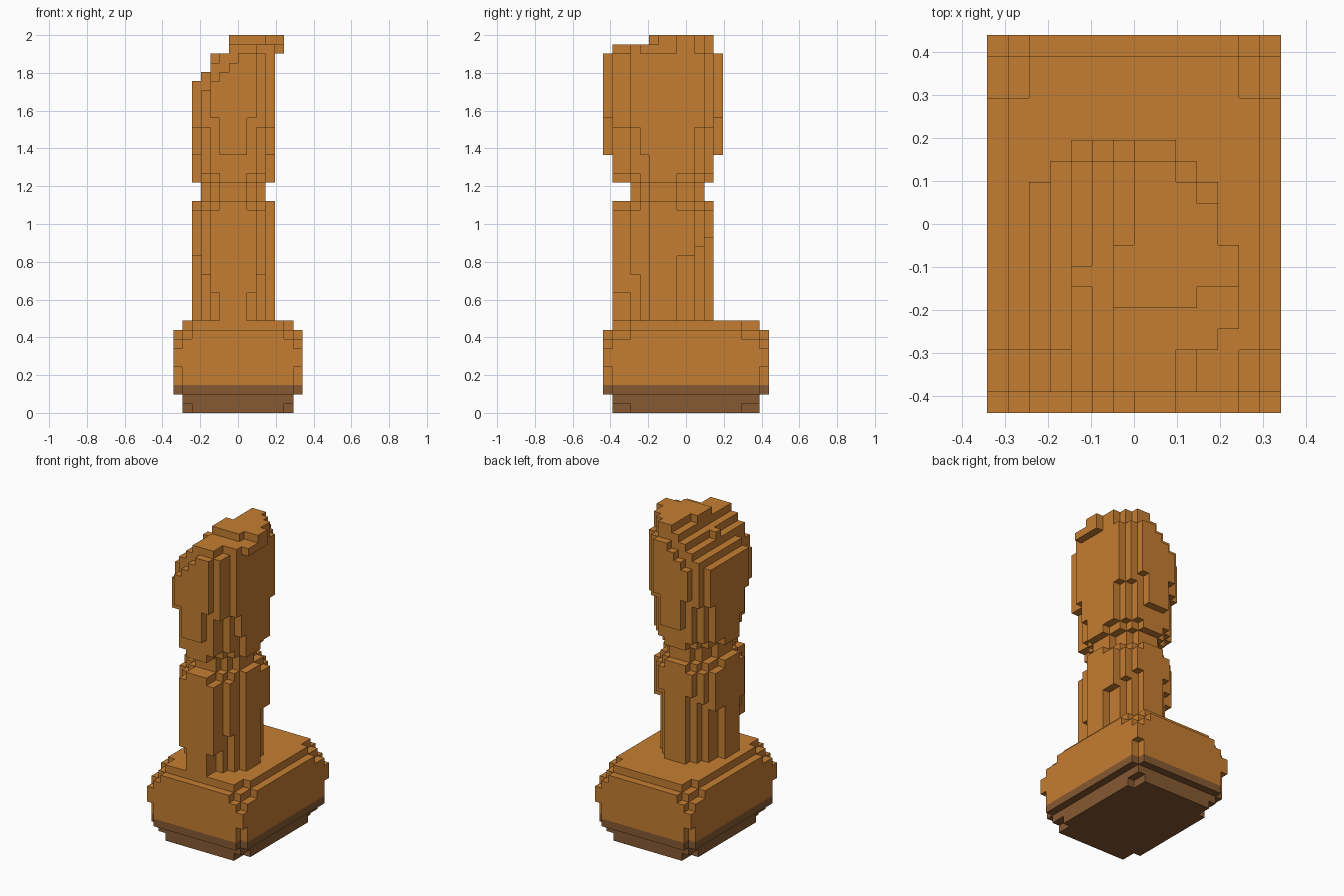
import bpy, bmesh
from mathutils import Vector

if "Cube" in bpy.data.objects:
    bpy.data.objects.remove(bpy.data.objects["Cube"])

U = 2 / 41                                  # size of one block
ORIGIN = Vector((-7 * U, -9 * U, 0))        # block (0,0,0) corner


def material(name, rgb):
    m = bpy.data.materials.new(name)
    m.diffuse_color = (*rgb, 1)
    m.use_nodes = True
    m.node_tree.nodes["Principled BSDF"].inputs["Base Color"].default_value = m.diffuse_color
    return m


WOOD = material("warm_wood", (0.56, 0.207, 0.032))
DARK = material("dark_brown", (0.24, 0.1, 0.032))


def section(first_j, halves, k0, k1, centre=6):
    """Stack of one symmetric plan: a half width for each row of blocks."""
    return {(i, first_j + n, k) for k in range(k0, k1)
            for n, h in enumerate(halves)
            for i in range(centre - h, centre + h + 1)}


def slab(k0, k1, inset, cut_x=0, cut_y=0, cut_edge=0):
    """Rectangular base layer with cut corners."""
    cells = set()
    for i in range(inset, 14 - inset):
        for j in range(inset, 18 - inset):
            a, b = min(i, 13 - i) - inset, min(j, 17 - j) - inset
            if (a < cut_x and b < cut_y) or (a < cut_edge and b < 1):
                continue
            cells |= {(i, j, k) for k in range(k0, k1)}
    return cells


# Dark sole
sole = slab(0, 1, 1, 1, 2) | slab(1, 2, 1) | slab(2, 3, 0, 1, 1)

# Wooden base block
base = (slab(3, 5, 0, 1, 1) | slab(5, 7, 0) | slab(7, 8, 0, 1, 1)
        | slab(8, 9, 0, 1, 3, 2) | slab(9, 10, 1, 1, 2))

# Lower shaft, widening in steps towards the neck
slim = [1, 1, 2, 3, 4, 4, 4, 3, 3, 2, 1]
full = [2, 2, 3, 3, 4, 4, 4, 4, 4, 3, 2]
lower_shaft = (section(1, slim, 10, 13)
               | section(1, [2, 2, 2, 3, 4, 4, 4, 3, 3, 2, 1], 13, 15)
               | section(1, [2, 2, 3, 3, 4, 4, 4, 3, 3, 2, 1], 15, 17)
               | section(1, [2, 2, 3, 3, 4, 4, 4, 4, 4, 2, 1], 17, 18)
               | section(1, [2, 2, 3, 3, 4, 4, 4, 4, 4, 3, 1], 18, 19)
               | section(1, full, 19, 22)
               | section(1, slim, 22, 23)
               | {(2, 4, k) for k in range(17, 22)})

# Narrow neck
neck = section(3, [1, 2, 3, 3, 3, 2, 2, 1], 23, 25)

# Upper shaft, bulging and then cut by a stepped slope
upper = (section(1, slim, 25, 26) | section(1, full, 26, 28)
         | section(0, [1, 2, 2, 3, 4, 4, 4, 4, 4, 4, 3, 2, 1], 28, 31)
         | section(0, [1, 3, 3, 4, 4, 4, 4, 4, 4, 4, 4, 3, 1], 31, 32)
         | section(0, [2, 3, 3, 4, 4, 4, 4, 4, 4, 4, 4, 3, 2], 32, 41))
upper |= {(11, j, k) for j in range(4, 8) for k in (39, 40)}
SLOPE = {2: 36, 3: 37, 4: 38, 5: 39}


def top(i, j):
    h = SLOPE.get(i, 41)
    if (i, j) == (4, 6):
        h = 39
    if i == 3 and j < 3:
        h = 35
    if j in (0, 12):
        h = min(h, 32 + i, 39)
    if (i == 9 and j in (1, 2, 11)) or (i == 10 and j == 10):
        h = min(h, 39)
    if j < 5 or (i == 6 and j > 7) or (i > 9 and j == 5):
        h = min(h, 40)
    return h


upper = {c for c in upper if c[2] < top(c[0], c[1])}

PARTS = [("sole", sole, DARK), ("base_block", base, WOOD),
         ("lower_shaft", lower_shaft, WOOD), ("neck", neck, WOOD),
         ("upper_shaft", upper, WOOD)]
ALL = set().union(*(p[1] for p in PARTS))


def build(name, cells, mat):
    """Skin the exposed sides of the blocks, then merge flat areas."""
    bm = bmesh.new()
    for c in sorted(cells):
        for axis in range(3):
            for side in (0, 1):
                n = list(c)
                n[axis] += 2 * side - 1
                if tuple(n) in ALL:
                    continue
                quad = []
                for p, q in ((0, 0), (1, 0), (1, 1), (0, 1)):
                    v = list(c)
                    v[axis] += side
                    v[(axis + 1) % 3] += p
                    v[(axis + 2) % 3] += q
                    quad.append(bm.verts.new(ORIGIN + Vector(v) * U))
                bm.faces.new(quad if side else quad[::-1])
    bmesh.ops.remove_doubles(bm, verts=bm.verts, dist=U * 0.01)
    bmesh.ops.dissolve_limit(bm, angle_limit=0.01, verts=bm.verts, edges=bm.edges)
    me = bpy.data.meshes.new(name)
    bm.to_mesh(me)
    bm.free()
    me.materials.append(mat)
    bpy.context.collection.objects.link(bpy.data.objects.new(name, me))


for part in PARTS:
    build(*part)
